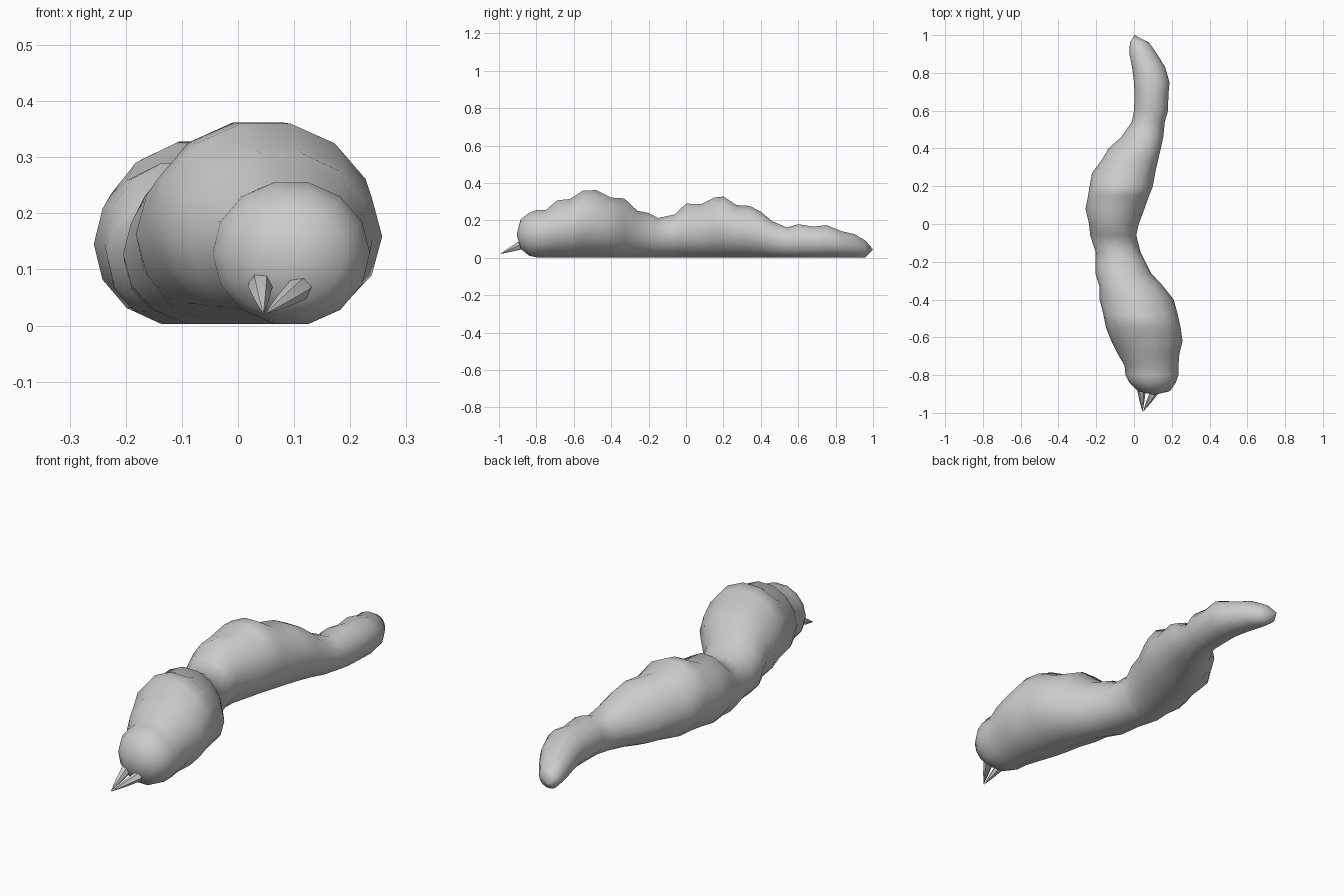
import bpy, bmesh, math
from mathutils import Vector

if "Cube" in bpy.data.objects:
    bpy.data.objects.remove(bpy.data.objects["Cube"])

SIDES = 14

def finish(name, bm, angle):
    bmesh.ops.recalc_face_normals(bm, faces=bm.faces)
    me = bpy.data.meshes.new(name)
    bm.to_mesh(me)
    bm.free()
    ob = bpy.data.objects.new(name, me)
    bpy.context.collection.objects.link(ob)
    bpy.ops.object.select_all(action='DESELECT')
    ob.select_set(True)
    bpy.context.view_layer.objects.active = ob
    bpy.ops.object.shade_smooth_by_angle(angle=math.radians(angle))
    return ob

# Body sections from head to tail: y, left x, right x, top z
SECTIONS = [
    (-.885, .02, .19, .205), (-.84, -.025, .222, .24), (-.80, -.045, .235, .255),
    (-.75, -.05, .235, .255), (-.69, -.085, .24, .307), (-.62, -.12, .257, .315),
    (-.55, -.148, .247, .36), (-.48, -.162, .232, .362), (-.40, -.182, .21, .322),
    (-.33, -.183, .155, .318), (-.26, -.205, .09, .252), (-.20, -.203, .06, .24),
    (-.15, -.203, .035, .213), (-.06, -.232, .012, .232), (.00, -.238, .025, .29),
    (.08, -.257, .055, .287), (.15, -.243, .08, .322), (.20, -.235, .10, .328),
    (.27, -.222, .112, .282), (.34, -.17, .128, .278), (.40, -.135, .142, .247),
    (.46, -.068, .155, .197), (.54, -.012, .163, .162), (.60, .0, .18, .18),
    (.68, .003, .182, .167), (.75, .0, .188, .175), (.83, -.01, .165, .143),
    (.90, -.024, .122, .127), (.96, -.022, .08, .092),
]

bm = bmesh.new()
rings = []
for i, (y, left, right, top) in enumerate(SECTIONS):
    bottom = {0: .05, 1: .012}.get(i, .003)
    cx, cz = (left + right) / 2, (top + bottom) / 2
    rx = (right - left) / 2
    rz = (top - bottom) / 2 / math.cos(math.pi / SIDES)
    ring = []
    for k in range(SIDES):
        a = 2 * math.pi * k / SIDES
        ring.append(bm.verts.new((cx + rx * math.cos(a), y,
                                  max(0, cz + rz * math.sin(a)))))
    rings.append(ring)
for a, b in zip(rings, rings[1:]):
    for k in range(SIDES):
        n = (k + 1) % SIDES
        bm.faces.new((a[k], a[n], b[n], b[k]))
# Rounded head cap and tail tip
for ring, co in ((rings[0], (.105, -.905, .125)), (rings[-1], (.003, 1.0, .045))):
    tip = bm.verts.new(co)
    for k in range(SIDES):
        bm.faces.new((ring[k], ring[(k + 1) % SIDES], tip))
finish("body", bm, 60)

# Two mandibles meeting at a point in front of the head
def mandible(name, base, tip):
    base, tip = Vector(base), Vector(tip)
    d = (tip - base).normalized()
    u = d.cross(Vector((0, 0, 1))).normalized()
    v = u.cross(d)
    bm = bmesh.new()
    loops = []
    for t, r in ((-.35, .016), (0, .022), (.5, .0125)):
        c = base.lerp(tip, t)
        loops.append([bm.verts.new(c + r * (u * math.cos(k * math.tau / 6)
                                            + v * math.sin(k * math.tau / 6)))
                      for k in range(6)])
    end = bm.verts.new(tip)
    for k in range(6):
        n = (k + 1) % 6
        for a, b in zip(loops, loops[1:]):
            bm.faces.new((a[k], a[n], b[n], b[k]))
        bm.faces.new((loops[-1][k], loops[-1][n], end))
    bm.faces.new(loops[0])
    finish(name, bm, 40)

mandible("left_mandible", (.04, -.885, .07), (.045, -.995, .02))
mandible("right_mandible", (.107, -.89, .064), (.047, -.995, .02))
